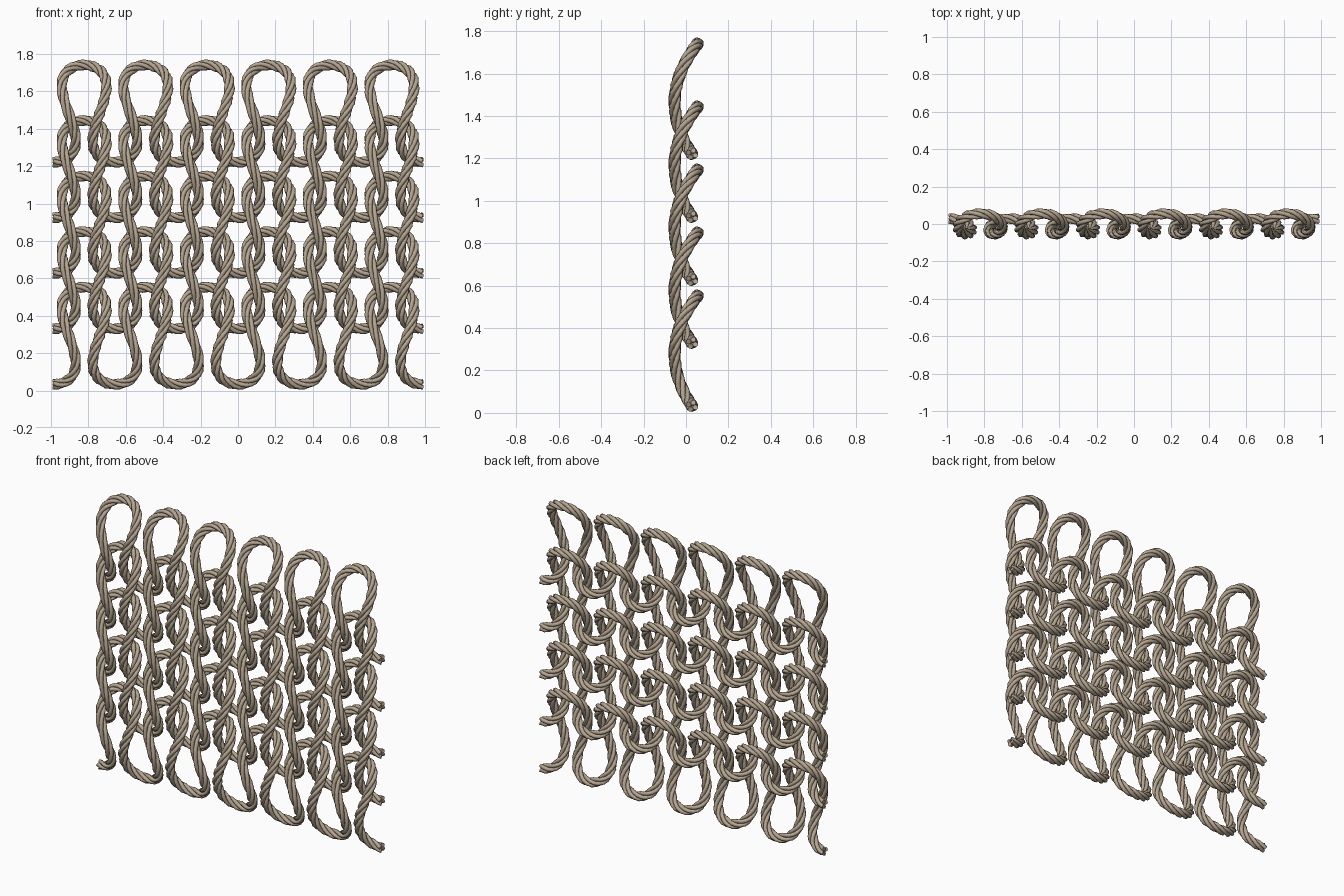
import bpy
import bmesh
from math import sin, cos, pi, tau
from mathutils import Vector

if "Cube" in bpy.data.objects:
    bpy.data.objects.remove(bpy.data.objects["Cube"])

ROWS, STITCHES, PLIES = 5, 6, 4
PITCH, ROW_PITCH = 0.329, 0.297      # stitch width, row spacing
HALF_H, SWAY = 0.26, 0.0735          # half loop height, sideways swing of the loop
PLY_OFFSET, PLY_RADIUS = 0.0172, 0.0128
TURNS, STEPS, SIDES = 5, 56, 8       # yarn twists and samples per stitch, tube sides

yarn = bpy.data.materials.new("tan_yarn")
yarn.diffuse_color = (0.46, 0.38, 0.28, 1)
yarn.use_nodes = True
yarn.node_tree.nodes["Principled BSDF"].inputs["Base Color"].default_value = yarn.diffuse_color


def centre(t, z0):
    """Centre line of one knitted row."""
    return Vector((PITCH * t / tau + SWAY * sin(2 * t) - PITCH * STITCHES / 2,
                   0.0475 * cos(2 * t) - 0.0135 * cos(t) - 0.006,
                   z0 + HALF_H * (1 - cos(t))))


def frame(t):
    """Normal and binormal of the centre line."""
    d1 = Vector((PITCH / tau + 2 * SWAY * cos(2 * t),
                 -0.095 * sin(2 * t) + 0.0135 * sin(t),
                 HALF_H * sin(t)))
    d2 = Vector((-4 * SWAY * sin(2 * t),
                 -0.19 * cos(2 * t) + 0.0135 * cos(t),
                 HALF_H * cos(t)))
    binormal = d1.cross(d2).normalized()
    return binormal.cross(d1).normalized(), binormal


def ply_offset(t, phase):
    """Direction from the centre line to one twisted strand."""
    normal, binormal = frame(t)
    a = TURNS * t - cos(t) + phase
    return cos(a) * normal + sin(a) * binormal


def ply_point(t, z0, phase):
    return centre(t, z0) + PLY_OFFSET * ply_offset(t, phase)


def add_ply(bm, z0, phase):
    """Round tube swept along one strand, capped at both ends."""
    rings = []
    for i in range(STITCHES * STEPS + 1):
        t = tau * i / STEPS
        p = ply_point(t, z0, phase)
        along = (ply_point(t + 0.01, z0, phase) - ply_point(t - 0.01, z0, phase)).normalized()
        side = along.cross(ply_offset(t, phase)).normalized()
        out = side.cross(along)
        rings.append([bm.verts.new(p + PLY_RADIUS * (cos(tau * k / SIDES) * out
                                                     + sin(tau * k / SIDES) * side))
                      for k in range(SIDES)])
    for a, b in zip(rings, rings[1:]):
        for k in range(SIDES):
            j = (k + 1) % SIDES
            bm.faces.new((a[k], a[j], b[j], b[k])).smooth = True
    bm.faces.new(rings[0][::-1])
    bm.faces.new(rings[-1])


# Knitted rows, each a four-ply twisted yarn
for row in range(ROWS):
    bm = bmesh.new()
    for ply in range(PLIES):
        add_ply(bm, 0.033 + row * ROW_PITCH, tau * ply / PLIES)
    bmesh.ops.recalc_face_normals(bm, faces=bm.faces)
    mesh = bpy.data.meshes.new(f"yarn_row_{row + 1}")
    bm.to_mesh(mesh)
    bm.free()
    mesh.materials.append(yarn)
    obj = bpy.data.objects.new(f"yarn_row_{row + 1}", mesh)
    bpy.context.collection.objects.link(obj)
